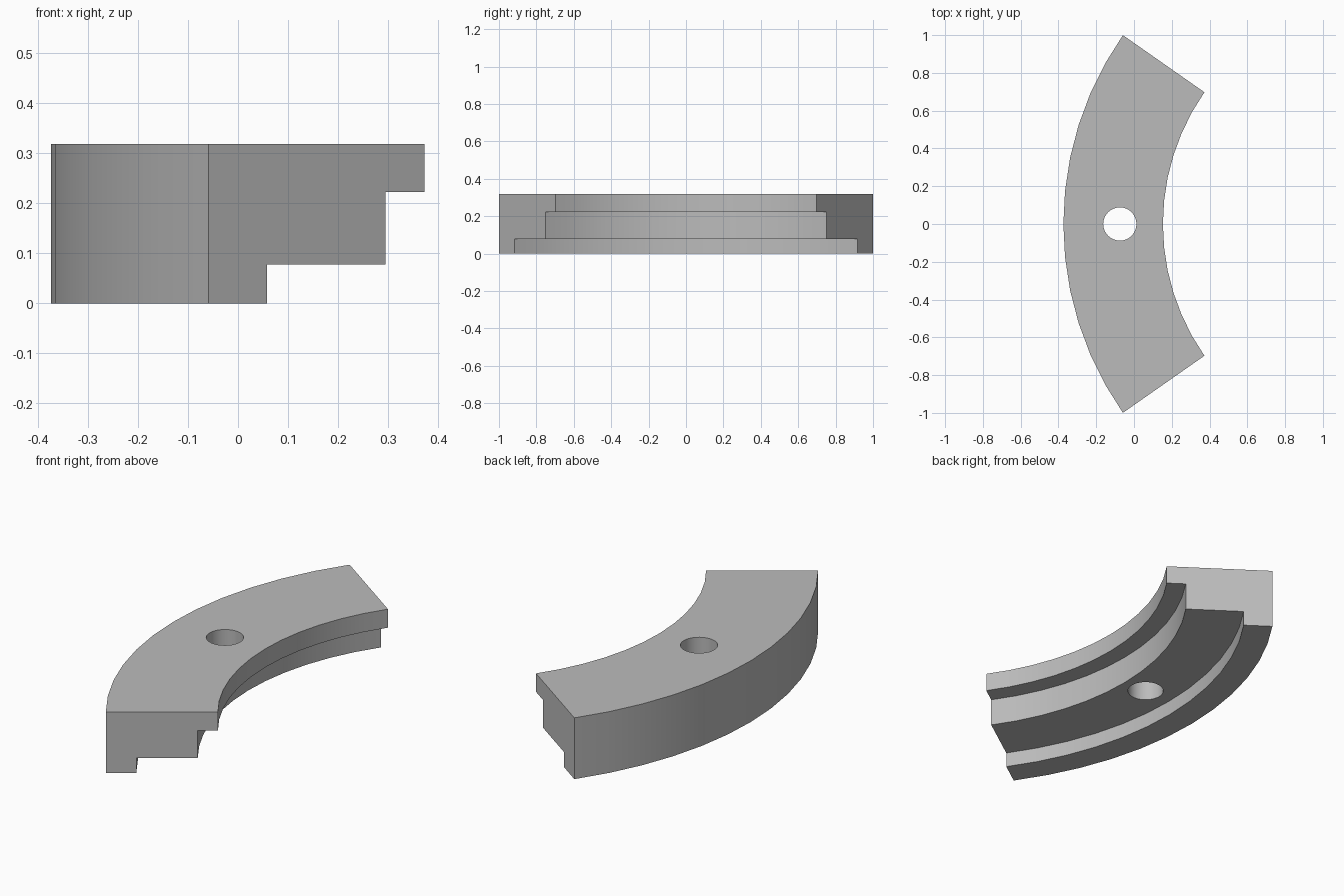
import bpy
import bmesh
from math import radians, sin, cos

cube = bpy.data.objects.get("Cube")
if cube:
    bpy.data.objects.remove(cube, do_unlink=True)

CENTRE_X = 1.369
HALF_ANGLE = radians(35)
SEGMENTS = 12
HEIGHT = 0.318

# Stepped cross-section as (radius, height)
PROFILE = [(1.743, 0), (1.6, 0), (1.6, 0.078), (1.311, 0.078),
           (1.311, 0.222), (1.216, 0.222), (1.216, HEIGHT), (1.743, HEIGHT)]

grey = bpy.data.materials.new("plain grey")
grey.use_nodes = True
colour = (0.5, 0.5, 0.5, 1)
grey.diffuse_color = colour
grey.node_tree.nodes["Principled BSDF"].inputs["Base Color"].default_value = colour

# Sweep the cross-section along the arc
bm = bmesh.new()
rings = []
for i in range(SEGMENTS + 1):
    a = HALF_ANGLE * (2 * i / SEGMENTS - 1)
    rings.append([bm.verts.new((CENTRE_X - r * cos(a), r * sin(a), z))
                  for r, z in PROFILE])
for near, far in zip(rings, rings[1:]):
    for j in range(len(PROFILE)):
        k = (j + 1) % len(PROFILE)
        bm.faces.new((near[j], near[k], far[k], far[j]))
bm.faces.new(rings[0])
bm.faces.new(rings[-1])
bmesh.ops.recalc_face_normals(bm, faces=bm.faces)
mesh = bpy.data.meshes.new("curved_clamp_segment")
bm.to_mesh(mesh)
bm.free()
segment = bpy.data.objects.new("curved_clamp_segment", mesh)
bpy.context.collection.objects.link(segment)
mesh.materials.append(grey)

# Bolt hole straight through the middle
bpy.ops.mesh.primitive_cylinder_add(vertices=32, radius=0.088, depth=1,
                                    location=(-0.075, 0, HEIGHT / 2))
cutter = bpy.context.object
cutter.name = "bolt_hole_cutter"
cutter.data.materials.append(grey)
cutter.hide_render = True
hole = segment.modifiers.new("bolt_hole", 'BOOLEAN')
hole.operation = 'DIFFERENCE'
hole.solver = 'EXACT'
hole.object = cutter

# Bake the hole, then smooth the curved walls and keep the steps sharp
bpy.ops.object.select_all(action='DESELECT')
segment.select_set(True)
bpy.context.view_layer.objects.active = segment
bpy.ops.object.modifier_apply(modifier=hole.name)
bpy.data.objects.remove(cutter, do_unlink=True)
bpy.ops.object.shade_smooth_by_angle(angle=radians(30))
